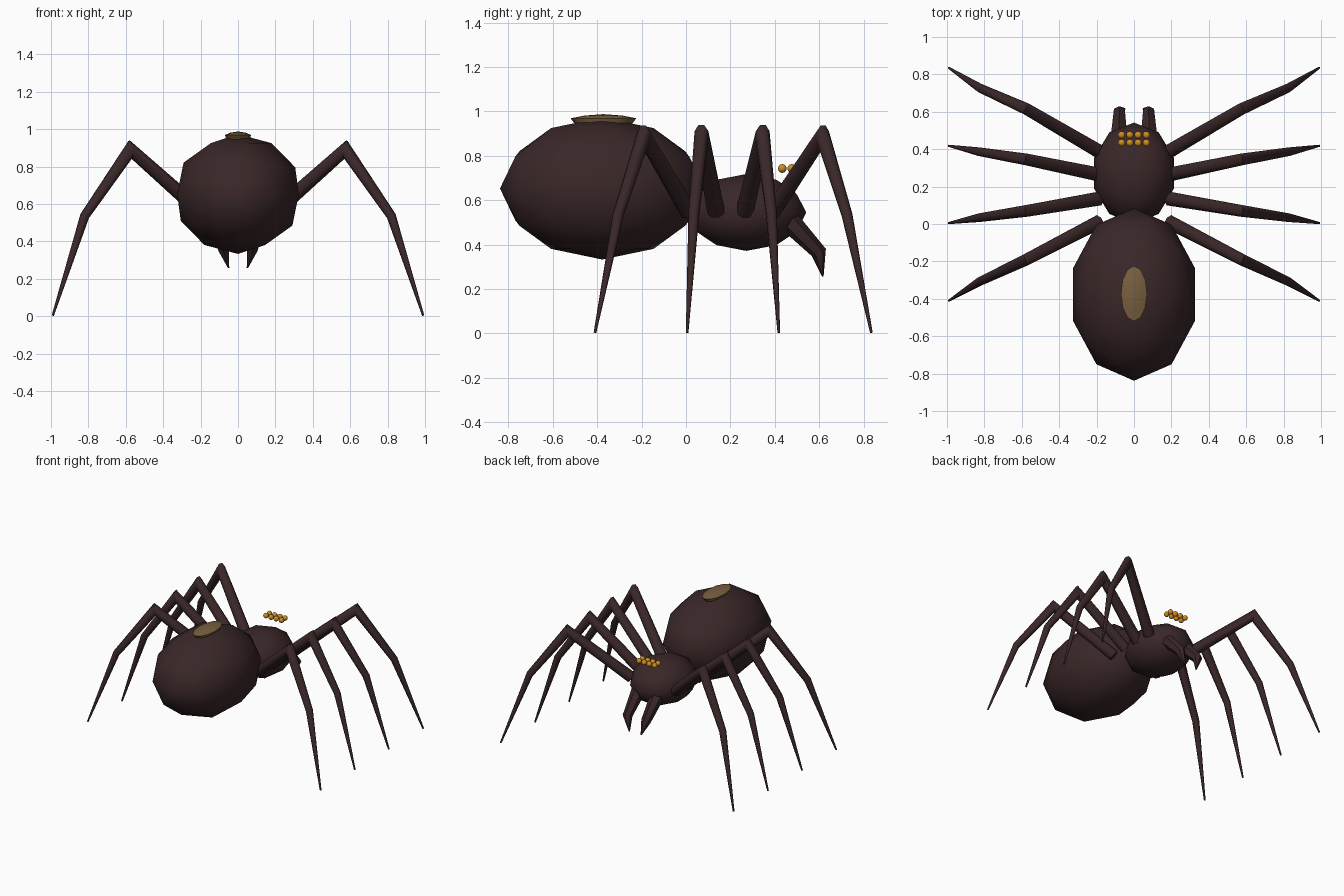
import bpy, bmesh, math
from mathutils import Vector

if "Cube" in bpy.data.objects:
    bpy.data.objects.remove(bpy.data.objects["Cube"])


def material(name, rgb):
    m = bpy.data.materials.new(name)
    m.diffuse_color = (*rgb, 1)
    m.use_nodes = True
    m.node_tree.nodes["Principled BSDF"].inputs["Base Color"].default_value = m.diffuse_color
    return m


BROWN = material("dark_brown", (0.042, 0.020, 0.021))
TAN = material("tan", (0.19, 0.115, 0.048))
AMBER = material("amber", (0.62, 0.27, 0.018))


def finish(name, bm, mat, angle):
    bmesh.ops.recalc_face_normals(bm, faces=bm.faces)
    me = bpy.data.meshes.new(name)
    bm.to_mesh(me)
    bm.free()
    me.materials.append(mat)
    ob = bpy.data.objects.new(name, me)
    bpy.context.collection.objects.link(ob)
    bpy.ops.object.select_all(action='DESELECT')
    ob.select_set(True)
    bpy.context.view_layer.objects.active = ob
    bpy.ops.object.shade_smooth_by_angle(angle=math.radians(angle))
    return ob


def ball(name, centre, radii, mat, subdivisions=2):
    bm = bmesh.new()
    bmesh.ops.create_icosphere(bm, subdivisions=subdivisions, radius=1)
    for v in bm.verts:
        v.co = Vector(centre) + Vector(a * b for a, b in zip(v.co, radii))
    return finish(name, bm, mat, 60)


def limb(name, points, radii, side, sides=8):
    """Tapered tube with mitred joints; side is the hinge axis."""
    pts = [Vector(p) for p in points]
    bm = bmesh.new()
    rings = []
    for i, p in enumerate(pts):
        d_in = (p - pts[max(i - 1, 0)]).normalized()
        d_out = (pts[min(i + 1, len(pts) - 1)] - p).normalized()
        t = (d_in + d_out).normalized()
        stretch = 1 / max(t.dot(d_out), t.dot(d_in))
        n = (side - t * side.dot(t)).normalized()
        w = t.cross(n)
        ring = []
        for k in range(sides):
            a = math.tau * (k + 0.5) / sides
            ring.append(bm.verts.new(p + radii[i] * (n * math.cos(a) + w * math.sin(a) * stretch)))
        rings.append(ring)
    for a, b in zip(rings, rings[1:]):
        for k in range(sides):
            j = (k + 1) % sides
            bm.faces.new((a[k], a[j], b[j], b[k]))
    bm.faces.new(rings[0])
    bm.faces.new(rings[-1])
    return finish(name, bm, BROWN, 50)


# Body
ball("abdomen", (0, -0.377, 0.653), (0.342, 0.461, 0.320), BROWN)
ball("head", (0, 0.272, 0.545), (0.224, 0.27, 0.173), BROWN)

# Low domed mark on top of the abdomen
bm = bmesh.new()
rows = []
for scale, z in ((0.85, 0.94), (1, 0.969), (0.6, 0.981)):
    rows.append([bm.verts.new((0.07 * scale * math.cos(a), -0.372 + 0.148 * scale * math.sin(a), z))
                 for a in (math.tau * k / 12 for k in range(12))])
top = bm.verts.new((0, -0.372, 0.988))
for k in range(12):
    j = (k + 1) % 12
    for a, b in zip(rows, rows[1:]):
        bm.faces.new((a[k], a[j], b[j], b[k]))
    bm.faces.new((rows[-1][k], rows[-1][j], top))
bm.faces.new(rows[0])
finish("back_mark", bm, TAN, 50)

# Two rows of four eyes
for y in (0.434, 0.476):
    for x in (-0.066, -0.022, 0.022, 0.066):
        ball("eye", (x, y, 0.743), (0.02, 0.02, 0.02), AMBER)

# Legs: y of hip, knee, ankle and tip for each pair
LEGS = ((0.39, 0.615, 0.725, 0.835), (0.265, 0.345, 0.385, 0.418),
        (0.135, 0.07, 0.035, 0.005), (0.01, -0.19, -0.305, -0.41))
for s, label in ((-1, "left"), (1, "right")):
    for i, ys in enumerate(LEGS):
        path = [(s * x, y, z) for x, y, z in
                zip((0.19, 0.575, 0.82, 0.99), ys, (0.55, 0.892, 0.535, 0.004))]
        along = Vector(path[-1]) - Vector(path[0])
        hinge = Vector((-along.y, along.x, 0)).normalized()
        limb(f"leg_{label}_{i + 1}", path, (0.04, 0.034, 0.025, 0.006), hinge)
    # Fang
    limb(f"fang_{label}", [(s * 0.08, 0.46, 0.51), (s * 0.078, 0.598, 0.365), (s * 0.05, 0.616, 0.258)],
         (0.05, 0.034, 0.004), Vector((1, 0, 0)), 6)
